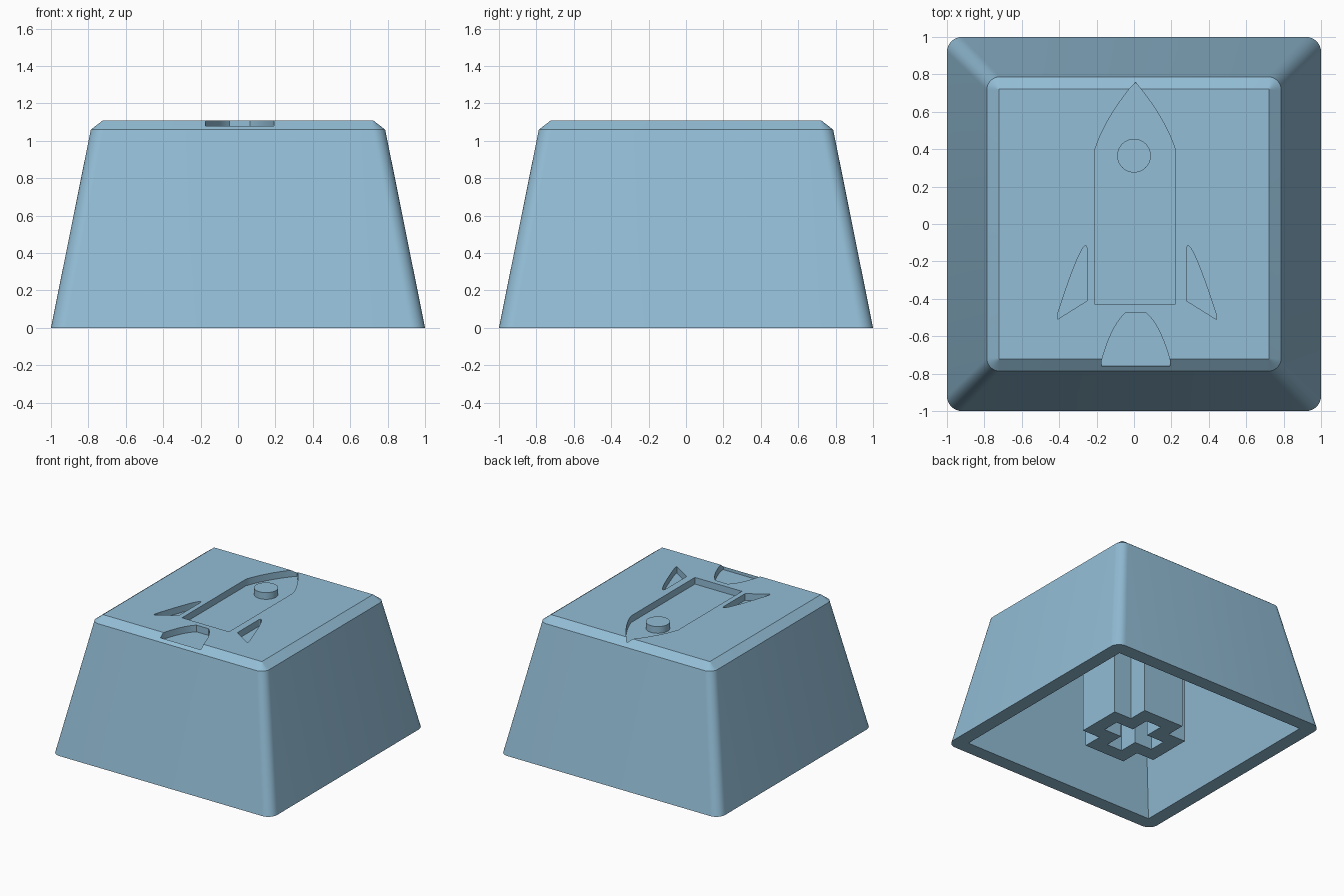
import bpy, bmesh, math

if "Cube" in bpy.data.objects:
    bpy.data.objects.remove(bpy.data.objects["Cube"])

blue = bpy.data.materials.new("dusty_blue")
blue.diffuse_color = (0.29, 0.51, 0.67, 1)
blue.use_nodes = True
blue.node_tree.nodes["Principled BSDF"].inputs["Base Color"].default_value = blue.diffuse_color


def loft(name, rings):
    """Closed solid through rings of (x, y, z) points with equal counts."""
    bm = bmesh.new()
    loops = [[bm.verts.new(p) for p in ring] for ring in rings]
    n = len(loops[0])
    for a, b in zip(loops, loops[1:]):
        for i in range(n):
            j = (i + 1) % n
            bm.faces.new((a[i], a[j], b[j], b[i]))
    bm.faces.new(loops[0][::-1])
    bm.faces.new(loops[-1])
    bmesh.ops.recalc_face_normals(bm, faces=bm.faces)
    mesh = bpy.data.meshes.new(name)
    bm.to_mesh(mesh)
    bm.free()
    ob = bpy.data.objects.new(name, mesh)
    bpy.context.collection.objects.link(ob)
    mesh.materials.append(blue)
    return ob


def prism(name, outline, z0, z1):
    return loft(name, [[(x, y, z) for x, y in outline] for z in (z0, z1)])


def rounded_square(half, r, z, steps=8):
    pts = []
    for k, (sx, sy) in enumerate(((1, 1), (-1, 1), (-1, -1), (1, -1))):
        for i in range(steps + 1):
            a = math.pi / 2 * (k + i / steps)
            pts.append((sx * (half - r) + r * math.cos(a),
                        sy * (half - r) + r * math.sin(a), z))
    return pts


def square(half, z):
    return [(half, half, z), (-half, half, z), (-half, -half, z), (half, -half, z)]


def plus(length, width):
    quarter = [(length, -width), (length, width), (width, width)]
    pts = []
    for c, s in ((1, 0), (0, 1), (-1, 0), (0, -1)):
        pts += [(x * c - y * s, x * s + y * c) for x, y in quarter]
    return pts


def bezier(p0, p1, p2, steps=10):
    return [tuple((1 - t) ** 2 * a + 2 * t * (1 - t) * b + t * t * c
                  for a, b, c in zip(p0, p1, p2))
            for t in (i / steps for i in range(steps + 1))]


def mirrored(points, cx):
    return [(2 * cx - x, y) for x, y in reversed(points)]


def cut(target, cutters):
    for c in cutters:
        m = target.modifiers.new("cut", 'BOOLEAN')
        m.operation, m.solver, m.object = 'DIFFERENCE', 'EXACT', c
    bpy.context.view_layer.update()
    dg = bpy.context.evaluated_depsgraph_get()
    mesh = bpy.data.meshes.new_from_object(target.evaluated_get(dg))
    target.modifiers.clear()
    target.data = mesh
    for c in cutters:
        bpy.data.objects.remove(c)


def smooth(ob):
    bpy.ops.object.select_all(action='DESELECT')
    ob.select_set(True)
    bpy.context.view_layer.objects.active = ob
    bpy.ops.object.shade_smooth_by_angle(angle=math.radians(25))


TOP, FLOOR = 1.11, 1.055

# Tapered cap with a chamfered top edge
cap = loft("cap_shell", [rounded_square(1.0, 0.08, 0),
                         rounded_square(0.787, 0.07, 1.06),
                         rounded_square(0.722, 0.004, TOP)])

# Hollow underside
cavity = loft("cavity_cutter", [square(0.895, -0.05), square(0.71, 0.9)])

# Engraved rocket: hull, fins and exhaust
side = bezier((0.22, 0.40), (0.165, 0.57), (0.008, 0.757))
hull = [(0.22, -0.43)] + side
hull += mirrored(hull[:-1], 0.006)
fin = [(0.28, -0.41), (0.44, -0.51)] + bezier((0.44, -0.485), (0.32, -0.115), (0.287, -0.115))
fin.append((0.28, -0.13))
flame = [(0.193, -0.76)] + bezier((0.193, -0.73), (0.14, -0.54), (0.065, -0.475))
flame += mirrored(flame, 0.01)
engraving = [prism("hull_cutter", hull, FLOOR, 1.3),
             prism("right_fin_cutter", fin, FLOOR, 1.3),
             prism("left_fin_cutter", mirrored(fin, 0.015), FLOOR, 1.3),
             prism("flame_cutter", flame, FLOOR, 1.3)]
cut(cap, [cavity] + engraving)
smooth(cap)

# Raised round window inside the hull
circle = [(0.09 * math.cos(a), 0.365 + 0.09 * math.sin(a))
          for a in (i * math.tau / 40 for i in range(40))]
smooth(prism("round_window", circle, FLOOR - 0.02, TOP))

# Plus-shaped mounting stem with a plus-shaped socket
stem = prism("stem", plus(0.345, 0.185), 0, 0.92)
cut(stem, [prism("socket_cutter", plus(0.23, 0.07), -0.1, 0.45)])
